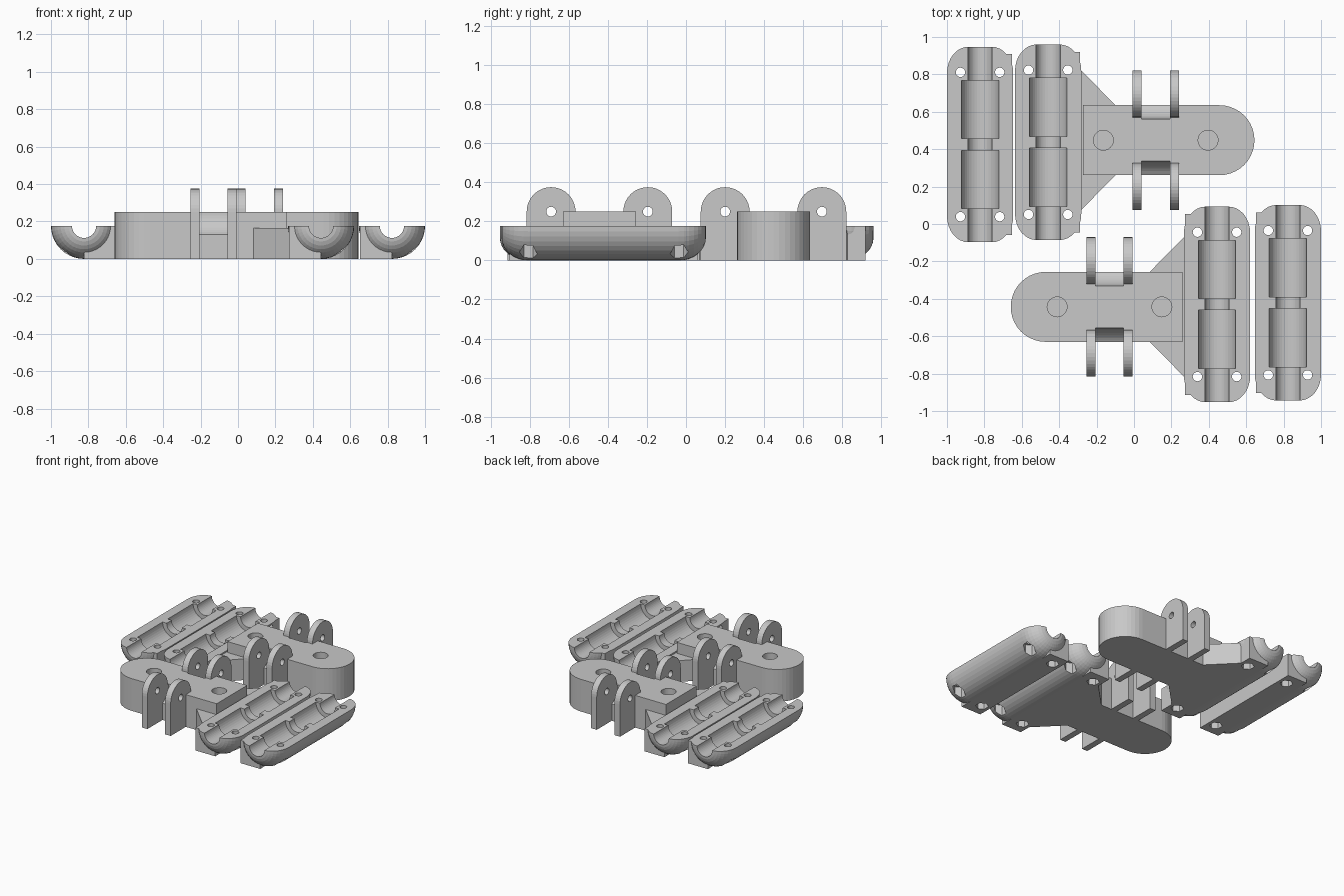
import bpy, bmesh, math
from mathutils import Matrix

cube = bpy.data.objects.get("Cube")
if cube:
    bpy.data.objects.remove(cube, do_unlink=True)

grey = bpy.data.materials.new("plastic grey")
grey.use_nodes = True
colour = (0.58, 0.58, 0.58, 1)
grey.diffuse_color = colour
grey.node_tree.nodes["Principled BSDF"].inputs["Base Color"].default_value = colour


def finish(name, bm):
    bmesh.ops.recalc_face_normals(bm, faces=bm.faces)
    mesh = bpy.data.meshes.new(name)
    bm.to_mesh(mesh)
    bm.free()
    mesh.materials.append(grey)
    obj = bpy.data.objects.new(name, mesh)
    bpy.context.collection.objects.link(obj)
    return obj


def box(name, x, y, z):
    bm = bmesh.new()
    size = [b - a for a, b in (x, y, z)]
    mid = [(a + b) / 2 for a, b in (x, y, z)]
    bmesh.ops.create_cube(bm, size=1, matrix=Matrix.Translation(mid) @ Matrix.Diagonal((*size, 1)))
    return finish(name, bm)


def rod(name, axis, centre, radius, length, sides=40):
    bm = bmesh.new()
    turn = {"z": Matrix(), "x": Matrix.Rotation(math.pi / 2, 4, "Y"),
            "y": Matrix.Rotation(math.pi / 2, 4, "X")}[axis]
    bmesh.ops.create_cone(bm, cap_ends=True, segments=sides, radius1=radius, radius2=radius,
                          depth=length, matrix=Matrix.Translation(centre) @ turn)
    return finish(name, bm)


def prism(name, points, axis, low, high):
    # Extrude an outline: xy outline along z, or yz outline along x
    bm = bmesh.new()
    place = (lambda a, b: (a, b, low)) if axis == "z" else (lambda a, b: (low, a, b))
    face = bm.faces.new([bm.verts.new(place(a, b)) for a, b in points])
    out = bmesh.ops.extrude_face_region(bm, geom=[face])
    step = (0, 0, high - low) if axis == "z" else (high - low, 0, 0)
    bmesh.ops.translate(bm, vec=step, verts=[v for v in out["geom"] if isinstance(v, bmesh.types.BMVert)])
    # Keep the starting face so the solid is closed
    if not face.is_valid:
        bmesh.ops.holes_fill(bm, edges=[e for e in bm.edges if e.is_boundary])
    return finish(name, bm)


def combine(obj, tool, operation="DIFFERENCE"):
    mod = obj.modifiers.new("shape", "BOOLEAN")
    mod.object, mod.operation, mod.solver = tool, operation, "EXACT"
    tool.hide_render = True
    bpy.context.view_layer.objects.active = obj
    bpy.ops.object.modifier_apply(modifier=mod.name)
    bpy.data.objects.remove(tool, do_unlink=True)


def arc(cx, cy, r, start, end, steps=20):
    angles = [math.radians(start + (end - start) * i / steps) for i in range(steps + 1)]
    return [(cx + r * math.cos(a), cy + r * math.sin(a)) for a in angles]


def place(obj, x, y, turned):
    obj.location = (x, y, 0)
    obj.rotation_euler.z = math.pi if turned else 0


R, GROOVE, BORE, HALF = 0.177, 0.065, 0.1, 0.523


def bearing_shell(name, x, y, turned):
    # Half round body with rounded ends, turned about the y axis
    tip = GROOVE - 0.004
    end = [(tip + (R - tip) * math.cos(a), HALF - 0.14 + 0.14 * math.sin(a))
           for a in (math.pi / 2 * i / 8 for i in range(9))]
    profile = end[::-1] + [(r, -h) for r, h in end]
    bm = bmesh.new()
    sides = 40
    rings = [[bm.verts.new((r * math.sin(t), h, R - r * math.cos(t)))
              for t in (math.tau * i / sides for i in range(sides))] for r, h in profile]
    for a, b in zip(rings, rings[1:]):
        for i in range(sides):
            j = (i + 1) % sides
            bm.faces.new((a[i], a[j], b[j], b[i]))
    bm.faces.new(rings[0])
    bm.faces.new(rings[-1])
    shell = finish(name, bm)
    # Square foot along the inner side, then trim at the split plane
    combine(shell, box("foot", (0, 0.17), (-0.483, 0.483), (0, 0.3)), "UNION")
    combine(shell, box("trim", (-1, 1), (-1, 1), (R, 1)))
    # Shaft groove and the two bearing pockets
    combine(shell, rod("groove", "y", (0, 0, R), GROOVE, 2))
    for side in (-1, 1):
        combine(shell, rod("pocket", "y", (0, side * 0.187, R), BORE, 0.312))
    # Screw holes with hexagonal nut recesses below
    for sx in (-1, 1):
        for sy in (-1, 1):
            combine(shell, rod("screw", "z", (sx * 0.105, sy * 0.386, 0.1), 0.025, 0.4, 20))
            combine(shell, rod("nut", "z", (sx * 0.105, sy * 0.386, 0), 0.046, 0.2, 6))
    place(shell, x, y, turned)


def arm(prefix, x, y, turned):
    w, lug_y, lug_z = 0.187, 0.2475, 0.25
    # Long block with one round end
    outline = [(-0.389, w), (-0.389, -w)] + arc(0.341, 0, w, -90, 90)
    body = prism(prefix + "_arm", outline, "z", 0, lug_z)
    for hx in (-0.28, 0.28):
        combine(body, rod("blind_hole", "z", (hx, 0, 0.2), 0.053, 0.3))
    for side in (-1, 1):
        combine(body, rod("scoop", "x", (0, side * lug_y, lug_z), 0.135, 0.152, 48))
    place(body, x, y, turned)
    # Tapered web that joins the arm to its shell
    web = prism(prefix + "_web", [(-0.41, 0.385), (-0.41, -0.385), (-0.215, -w), (-0.215, w)], "z", 0, 0.165)
    place(web, x, y, turned)
    # Two pairs of drilled lugs
    for side in (-1, 1):
        for lx in (-0.1, 0.1):
            cy = side * lug_y
            shape = [(cy - 0.125, 0), (cy + 0.125, 0)] + arc(cy, lug_z, 0.125, 0, 180)
            lug = prism(prefix + "_lug", shape, "x", lx - 0.024, lx + 0.024)
            combine(lug, rod("pin_hole", "x", (lx, cy, lug_z), 0.025, 0.2, 20))
            place(lug, x, y, turned)


bearing_shell("back_outer_shell", -0.823, 0.425, False)
bearing_shell("back_inner_shell", -0.459, 0.437, False)
bearing_shell("front_outer_shell", 0.823, -0.421, True)
bearing_shell("front_inner_shell", 0.444, -0.43, True)
arm("back", 0.116, 0.448, False)
arm("front", -0.131, -0.443, True)
